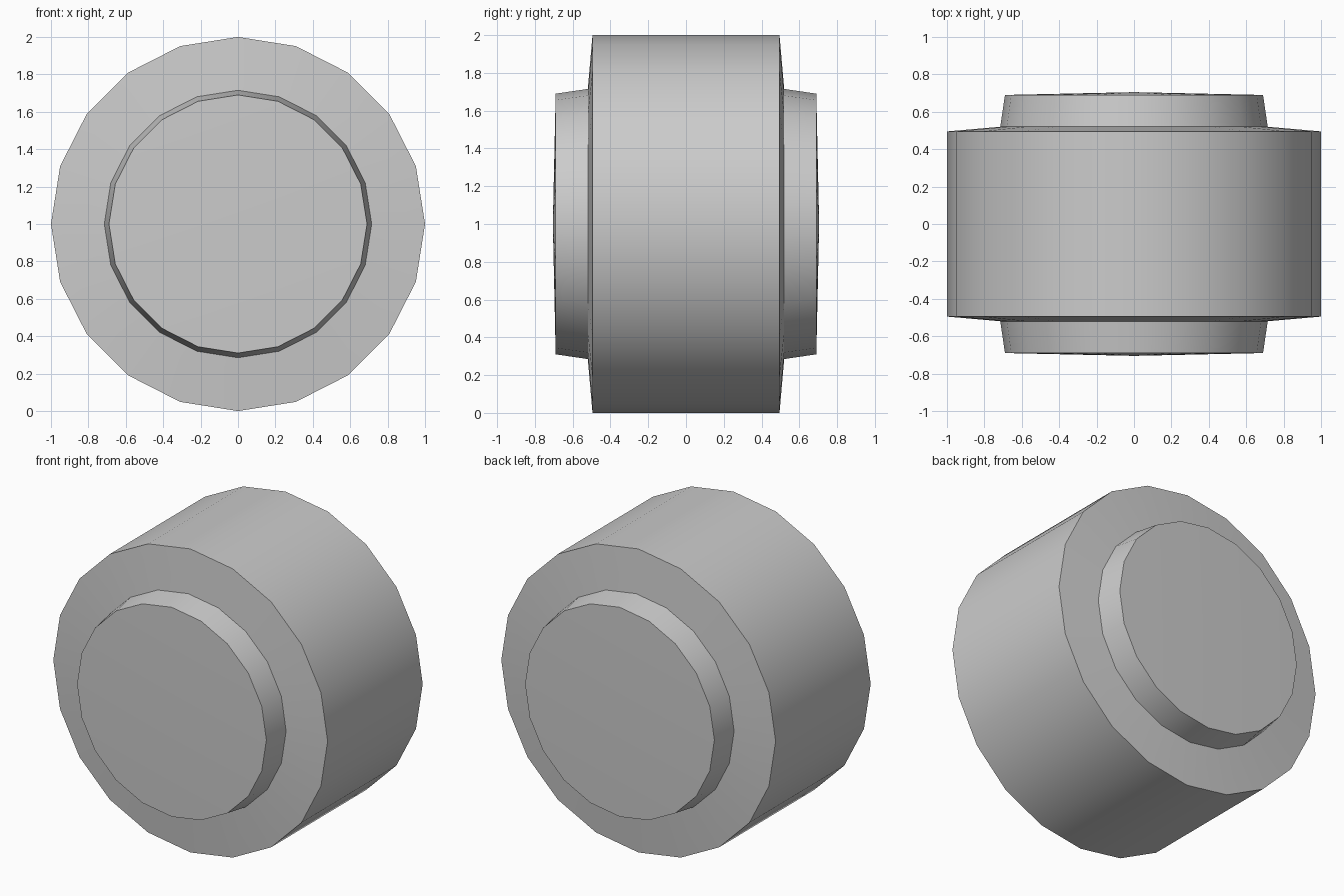
import bpy
import bmesh
import math

SIDES = 20

cube = bpy.data.objects.get("Cube")
if cube:
    bpy.data.objects.remove(cube, do_unlink=True)

grey = bpy.data.materials.new("plain_grey")
grey.use_nodes = True
colour = (0.6, 0.6, 0.6, 1.0)
grey.diffuse_color = colour
grey.node_tree.nodes["Principled BSDF"].inputs["Base Color"].default_value = colour

# Half profile as (radius, y): hub crown, hub rim, hub root, tread edge
front = [(0, -0.705), (0.69, -0.69), (0.715, -0.52), (1.0, -0.495)]
profile = front + [(r, -y) for r, y in reversed(front)]

# Spin the profile around the y axis
bm = bmesh.new()
verts = [bm.verts.new((r, y, 0)) for r, y in profile]
edges = [bm.edges.new(pair) for pair in zip(verts, verts[1:])]
bmesh.ops.spin(bm, geom=verts + edges, cent=(0, 0, 0), axis=(0, 1, 0),
               angle=math.tau, steps=SIDES, use_duplicate=False)
bmesh.ops.remove_doubles(bm, verts=bm.verts, dist=0.0001)
bmesh.ops.recalc_face_normals(bm, faces=bm.faces)

mesh = bpy.data.meshes.new("wheel")
bm.to_mesh(mesh)
bm.free()
mesh.materials.append(grey)
wheel = bpy.data.objects.new("wheel", mesh)
wheel.location.z = 1.0
bpy.context.collection.objects.link(wheel)

# Smooth around the tread, sharp at the rims
bpy.context.view_layer.objects.active = wheel
wheel.select_set(True)
bpy.ops.object.shade_smooth_by_angle(angle=math.radians(30))
